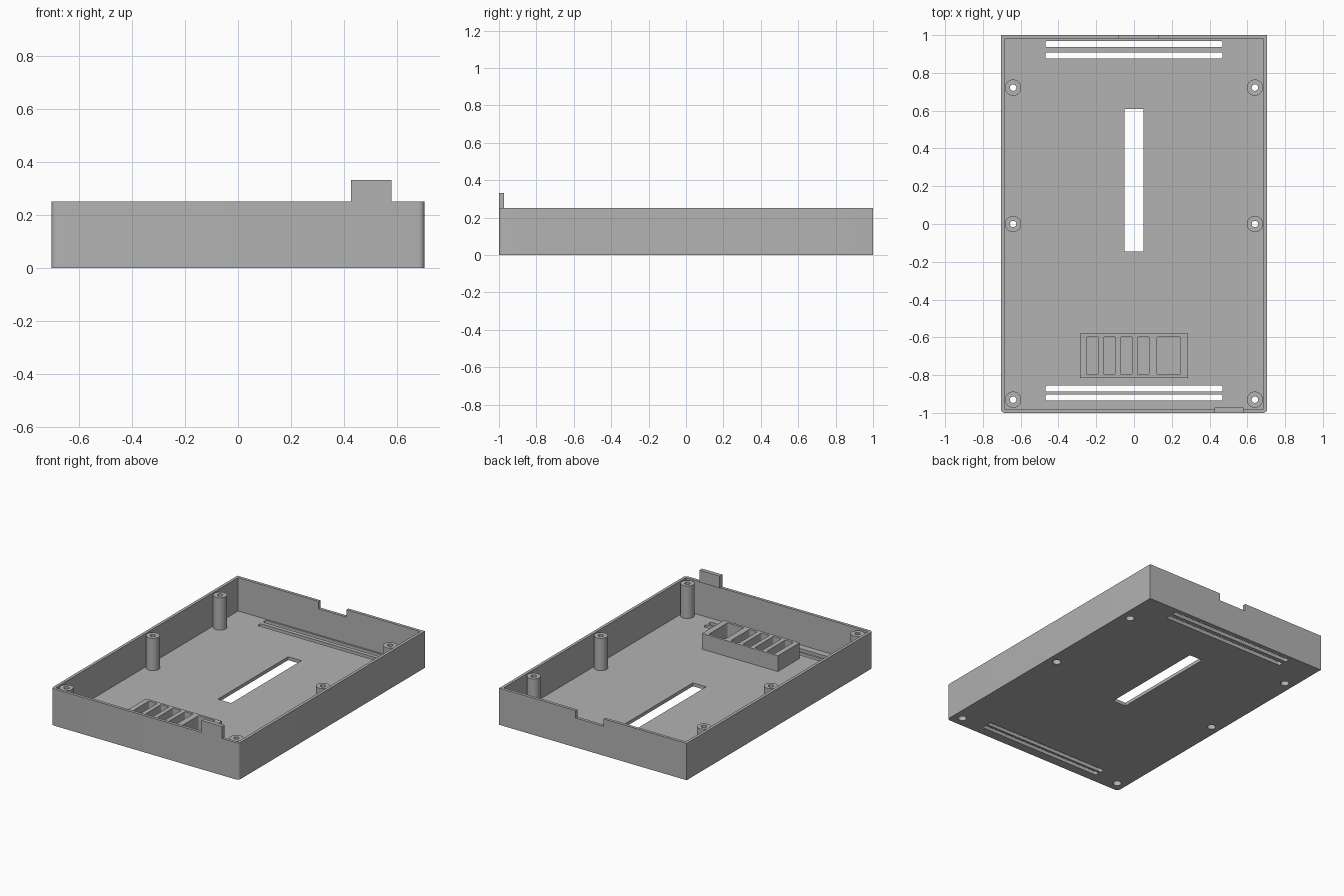
import bpy, bmesh, math
from mathutils import Vector

if "Cube" in bpy.data.objects:
    bpy.data.objects.remove(bpy.data.objects["Cube"], do_unlink=True)

grey = bpy.data.materials.new("plain grey")
grey.use_nodes = True
grey.diffuse_color = (0.45, 0.45, 0.45, 1)
grey.node_tree.nodes["Principled BSDF"].inputs["Base Color"].default_value = grey.diffuse_color

HALF_W, HALF_L, RIM = 0.705, 1.0, 0.25
WALL, FLOOR = 0.02, 0.023
POST_TOP, POST_R, HEAD_R, HOLE_R = 0.243, 0.043, 0.027, 0.017


def finish(name, bm):
    bmesh.ops.recalc_face_normals(bm, faces=bm.faces)
    mesh = bpy.data.meshes.new(name)
    bm.to_mesh(mesh)
    bm.free()
    obj = bpy.data.objects.new(name, mesh)
    bpy.context.collection.objects.link(obj)
    mesh.materials.append(grey)
    return obj


def box(name, x0, x1, y0, y1, z0, z1, round_edges=None, radius=0.0):
    """Box between limits; vertical edges picked by round_edges(x, y) are rounded."""
    bm = bmesh.new()
    bmesh.ops.create_cube(bm, size=1)
    for v in bm.verts:
        v.co = Vector(((x0 + x1) / 2 + v.co.x * (x1 - x0),
                       (y0 + y1) / 2 + v.co.y * (y1 - y0),
                       (z0 + z1) / 2 + v.co.z * (z1 - z0)))
    if round_edges:
        edges = [e for e in bm.edges
                 if abs(e.verts[0].co.z - e.verts[1].co.z) > 1e-4
                 and round_edges(e.verts[0].co.x, e.verts[0].co.y)]
        bmesh.ops.bevel(bm, geom=edges, offset=radius, segments=6,
                        profile=0.5, affect='EDGES')
    return finish(name, bm)


def cylinder(name, x, y, z0, z1, radius):
    bm = bmesh.new()
    bmesh.ops.create_cone(bm, cap_ends=True, segments=32, radius1=radius,
                          radius2=radius, depth=z1 - z0)
    bmesh.ops.translate(bm, verts=bm.verts, vec=(x, y, (z0 + z1) / 2))
    return finish(name, bm)


def cut(target, cutter):
    mod = target.modifiers.new("cut", 'BOOLEAN')
    mod.operation, mod.solver, mod.object = 'DIFFERENCE', 'EXACT', cutter
    bpy.context.view_layer.objects.active = target
    bpy.ops.object.modifier_apply(modifier=mod.name)
    bpy.data.objects.remove(cutter, do_unlink=True)


def smooth(obj):
    bpy.ops.object.select_all(action='DESELECT')
    obj.select_set(True)
    bpy.context.view_layer.objects.active = obj
    bpy.ops.object.shade_smooth_by_angle(angle=math.radians(30))


def everywhere(x, y):
    return True


# Open tray with rounded front corners
tray = box("tray", -HALF_W, HALF_W, -HALF_L, HALF_L, 0, RIM, lambda x, y: y < 0, 0.022)
cut(tray, box("cavity_cutter", WALL - HALF_W, HALF_W - WALL,
              WALL - HALF_L, HALF_L - WALL, FLOOR, 1))

# Notch in the back rim
cut(tray, box("notch_cutter", -0.08, 0.13, 0.95, 1.05, 0.2, 0.4))

# Long centre opening and paired vent slots
cut(tray, box("opening_cutter", -0.05, 0.05, -0.145, 0.61, -0.1, 0.1))
for y in (0.952, 0.892, -0.872, -0.919):
    cut(tray, box("slot_cutter", -0.468, 0.468, y - 0.016, y + 0.016, -0.1, 0.1,
                  everywhere, 0.008))

# Hollow screw posts with wider screw-head recesses below
profile = [(HEAD_R, FLOOR), (POST_R, FLOOR), (POST_R, POST_TOP),
           (HOLE_R, POST_TOP), (HOLE_R, 0.12), (HEAD_R, 0.12)]
for side, sx in (("right", -1), ("left", 1)):
    for place, y in (("back", 0.722), ("middle", 0.0), ("front", -0.93)):
        x = sx * 0.64
        cut(tray, cylinder("hole_cutter", x, y, -0.1, 0.1, HEAD_R))
        bm = bmesh.new()
        ring = [bm.verts.new((x + r, y, z)) for r, z in profile]
        edges = [bm.edges.new((ring[i], ring[i - 1])) for i in range(len(ring))]
        bmesh.ops.spin(bm, geom=ring + edges, cent=(x, y, 0), axis=(0, 0, 1),
                       angle=math.tau, steps=32, use_duplicate=False)
        bmesh.ops.remove_doubles(bm, verts=bm.verts, dist=1e-4)
        smooth(finish(f"{place}_{side}_screw_post", bm))
smooth(tray)

# Divided compartment block
holder = box("compartment_block", -0.285, 0.285, -0.815, -0.58, FLOOR - 0.005, 0.13)
for x0, x1 in ((-0.25, -0.19), (-0.16, -0.1), (-0.07, -0.01), (0.02, 0.08), (0.122, 0.245)):
    cut(holder, box("pocket_cutter", x0, x1, -0.797, -0.597, 0.0, 0.3, everywhere, 0.006))
smooth(holder)

# Upright tab on the front rim
box("front_tab", 0.427, 0.58, -1.0, -0.972, RIM, 0.332)
